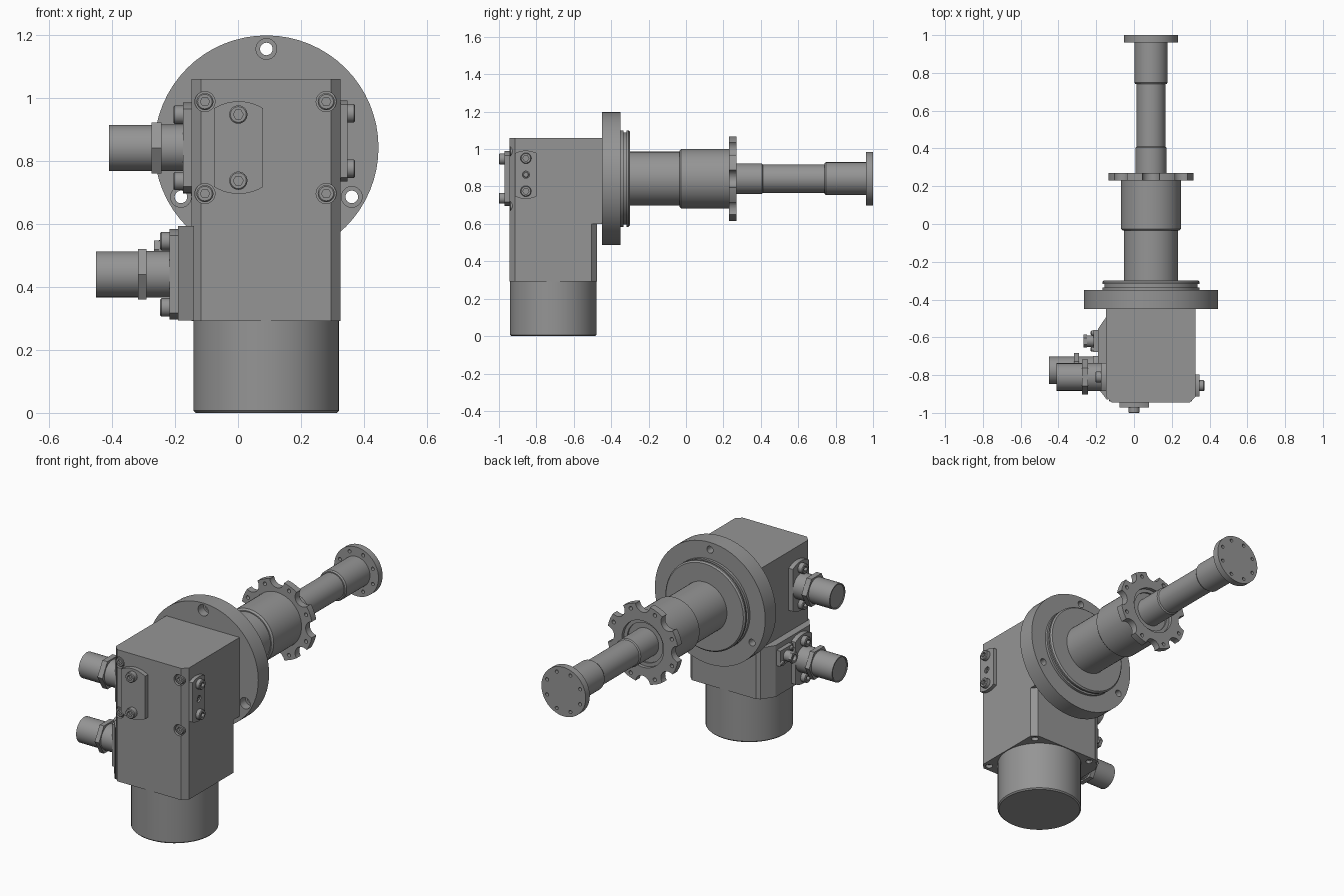
import bpy, bmesh, math
from mathutils import Matrix, Vector

if "Cube" in bpy.data.objects:
    bpy.data.objects.remove(bpy.data.objects["Cube"])

X, Y, Z = Vector((1, 0, 0)), Vector((0, 1, 0)), Vector((0, 0, 1))
CX, CZ = 0.09, 0.842            # main shaft axis
MY = -0.71                      # motor axis in y
METAL = bpy.data.materials.new("dark_grey_metal")
METAL.diffuse_color = (0.3, 0.3, 0.3, 1)
METAL.use_nodes = True
METAL.node_tree.nodes["Principled BSDF"].inputs["Base Color"].default_value = METAL.diffuse_color


def frame(loc, n):
    v = Y if abs(n.z) > 0.5 else Z
    u = v.cross(n)
    m = Matrix((u, v, n)).transposed().to_4x4()
    m.translation = Vector(loc)
    return m


def finish(name, bm, m):
    bmesh.ops.recalc_face_normals(bm, faces=bm.faces[:])
    bm.transform(m)
    me = bpy.data.meshes.new(name)
    bm.to_mesh(me)
    bm.free()
    me.materials.append(METAL)
    ob = bpy.data.objects.new(name, me)
    bpy.context.collection.objects.link(ob)
    return ob


def lathe(name, prof, loc, n, seg=48):
    """Solid of revolution from (radius, height); a negative radius makes a hexagon."""
    bm = bmesh.new()
    rings = []
    for r, h in prof:
        ring = []
        for i in range(seg):
            a = 2 * math.pi * i / seg
            q = r if r > 0 else -r * 0.866 / math.cos(a % (math.pi / 3) - math.pi / 6)
            ring.append(bm.verts.new((q * math.cos(a), q * math.sin(a), h)))
        rings.append(ring)
    for a, b in zip(rings, rings[1:]):
        for i in range(seg):
            j = (i + 1) % seg
            bm.faces.new((a[i], a[j], b[j], b[i]))
    bm.faces.new(rings[0])
    bm.faces.new(rings[-1])
    return finish(name, bm, frame(loc, n))


def prism(name, pts, h, loc, n):
    """Extrude a 2D outline by h along n."""
    bm = bmesh.new()
    f = bm.faces.new([bm.verts.new((x, y, 0)) for x, y in pts])
    ext = bmesh.ops.extrude_face_region(bm, geom=[f])
    bmesh.ops.translate(bm, vec=(0, 0, h),
                        verts=[e for e in ext['geom'] if isinstance(e, bmesh.types.BMVert)])
    return finish(name, bm, frame(loc, n))


def cut(ob, cutters):
    for c in cutters:
        c.hide_render = True
        mod = ob.modifiers.new("cut", 'BOOLEAN')
        mod.operation, mod.solver, mod.object = 'DIFFERENCE', 'EXACT', c
        bpy.context.view_layer.objects.active = ob
        bpy.ops.object.modifier_apply(modifier=mod.name)
        bpy.data.objects.remove(c)


def screw(name, loc, n, r=0.029, h=0.03):
    return lathe(name, [(r, -0.003), (r, h - 0.004), (r - 0.004, h), (-r * 0.55, h), (-r * 0.55, h * 0.4)],
                 loc, n, 24)


def cover(name, r, w, h, loc, n):
    """Disc of radius r clipped to half width w."""
    a0 = math.acos(w / r)
    arc = [a0 + (math.pi - 2 * a0) * i / 10 for i in range(11)]
    pts = [(r * math.cos(a), r * math.sin(a)) for a in arc]
    return prism(name, pts + [(-x, -y) for x, y in pts], h, loc, n)


def polar(r, k, n, off):
    a = off + 2 * math.pi * k / n
    return CX + r * math.cos(a), CZ + r * math.sin(a)


# Gearbox housing: chamfered lower block, upper block reaching the flange
x0, x1, yf, c = -0.148, 0.325, -0.945, 0.03
front = [(x0, yf + c), (x0 + c, yf), (x1 - c, yf), (x1, yf + c)]
lower = prism("housing_lower", front + [(x1, -0.475 - c), (x1 - c, -0.475), (x0 + c, -0.475), (x0, -0.475 - c)],
              0.308, (0, 0, 0.292), Z)
upper = prism("housing_upper", front + [(x1, -0.448), (x0, -0.448)], 0.46, (0, 0, 0.6), Z)
prism("side_pad", [(-0.12, -0.477), (-0.142, -0.484), (-0.19, -0.555), (-0.19, -0.87), (-0.14, -0.935)],
      0.3, (0, 0, 0.293), Z)

# Counterbored front screws and bottom corner holes
spots = [(x, z) for x in (-0.105, 0.28) for z in (0.696, 0.988)]
cut(upper, [lathe("cutter", [(0.032, -0.05), (0.032, 0.03)], (x, yf, z), Y, 24) for x, z in spots])
for x, z in spots:
    screw("front_screw", (x, yf + 0.031, z), -Y, 0.027, 0.027)
corners = [(CX + sx * 0.197, MY + sy * 0.197) for sx in (-1, 1) for sy in (-1, 1)]
cut(lower, [lathe("cutter", [(0.02, -0.05), (0.02, 0.04)], (x, y, 0.292), Z, 24) for x, y in corners])
for x, y in corners:
    screw("bottom_screw", (x, y, 0.332), -Z, 0.017, 0.025)

# Motor can
lathe("motor_can", [(0.224, 0), (0.231, 0.007), (0.231, 0.294)], (CX - 0.001, MY, 0), Z, 64)

# Mounting flange with three counterbored holes and a grooved spigot
flange = lathe("mounting_flange", [(0.356, -0.45), (0.356, -0.35), (0.258, -0.35), (0.258, -0.335),
                                   (0.246, -0.335), (0.246, -0.318), (0.258, -0.318), (0.258, -0.308),
                                   (0.25, -0.3)], (CX, 0, CZ), Y, 64)
cutters = []
for k in range(3):
    x, z = polar(0.313, k, 3, math.pi / 2)
    cutters.append(lathe("cutter", [(0.033, -0.5), (0.033, -0.40), (0.02, -0.40), (0.02, -0.3)], (x, 0, z), Y, 24))
cut(flange, cutters)

# Outer tube
lathe("outer_tube", [(0.144, -0.32), (0.144, -0.035), (0.15, -0.035), (0.159, -0.026), (0.159, 0.235)],
      (CX, 0, CZ), Y)

# Scalloped coupling ring with eight lobes and a recessed bore
star = lathe("coupling_ring", [(0.23, 0.23), (0.23, 0.27), (0.135, 0.27), (0.135, 0.25), (0.115, 0.25),
                               (0.115, 0.24)], (CX, 0, CZ), Y, 96)
cutters = []
for k in range(8):
    x, z = polar(0.232, k, 8, 0)
    cutters.append(lathe("cutter", [(0.047, 0.2), (0.047, 0.3)], (x, 0, z), Y, 24))
    x, z = polar(0.203, k, 8, math.pi / 8)
    cutters.append(lathe("cutter", [(0.011, 0.2), (0.011, 0.3)], (x, 0, z), Y, 12))
cut(star, cutters)

# Inner shaft and drilled end flange
lathe("inner_shaft", [(0.082, 0.235), (0.082, 0.405), (0.076, 0.411), (0.076, 0.74), (0.082, 0.74),
                      (0.088, 0.748), (0.088, 0.965)], (CX, 0, CZ), Y)
end = lathe("end_flange", [(0.143, 0.962), (0.143, 1.0)], (CX, 0, CZ), Y)
cutters = []
for k in range(8):
    x, z = polar(0.115, k, 8, math.pi / 8)
    cutters.append(lathe("cutter", [(0.01, 0.9), (0.01, 1.1)], (x, 0, z), Y, 12))
cut(end, cutters)

# Front and right cover plates
cover("front_cover", 0.147, 0.078, 0.026, (0.002, yf, CZ), -Y)
for s in (-1, 1):
    screw("front_cover_screw", (0.001, yf - 0.026, CZ + s * 0.105), -Y)
    screw("right_cover_screw", (x1 + 0.022, -0.856, 0.863 + s * 0.088), X, 0.029, 0.025)
right = cover("right_cover", 0.129, 0.058, 0.022, (x1, -0.856, 0.863), X)
cut(right, [lathe("cutter", [(0.019, 0.008), (0.019, 0.05)], (x1, -0.856, 0.863), X, 24)])
screw("right_cover_plug", (x1 + 0.008, -0.856, 0.863), X, 0.016, 0.01)


# Left side cable connectors: cover plate, screws, body with hex nut
def connector(tag, base, y, z, nut0, nut1, tip):
    cover(tag + "_plate", 0.144, 0.075, 0.027, (base, y, z), -X)
    for s in (-1, 1):
        screw(tag + "_screw", (base - 0.027, y, z + s * 0.105), -X)
    lathe(tag + "_plug", [(0.074, 0), (0.074, nut0), (-0.093, nut0), (-0.093, nut1), (0.073, nut1),
                          (0.073, tip), (0.066, tip), (0.066, tip - 0.005)], (base, y, z), -X)


connector("upper_connector", x0, -0.81, 0.841, 0.095, 0.127, 0.262)
connector("lower_connector", -0.19, -0.775, 0.44, 0.1, 0.127, 0.261)

# Small fitting beside the lower connector
prism("fitting_plate", [(-0.058, -0.045), (0.058, -0.045), (0.058, 0.045), (-0.058, 0.045)], 0.025,
      (-0.19, -0.62, 0.518), -X)
lathe("fitting_plug", [(0.03, 0), (0.03, 0.06), (-0.034, 0.06), (-0.034, 0.077), (0.018, 0.077), (0.018, 0.06)],
      (-0.19, -0.62, 0.518), -X, 24)
for s in (-1, 1):
    screw("fitting_screw", (-0.215, -0.62 + s * 0.043, 0.518 - s * 0.028), -X, 0.013, 0.014)

# Smooth round surfaces, keep hard edges
for ob in bpy.context.scene.objects:
    ob.select_set(True)
bpy.context.view_layer.objects.active = flange
bpy.ops.object.shade_smooth_by_angle(angle=math.radians(25))
